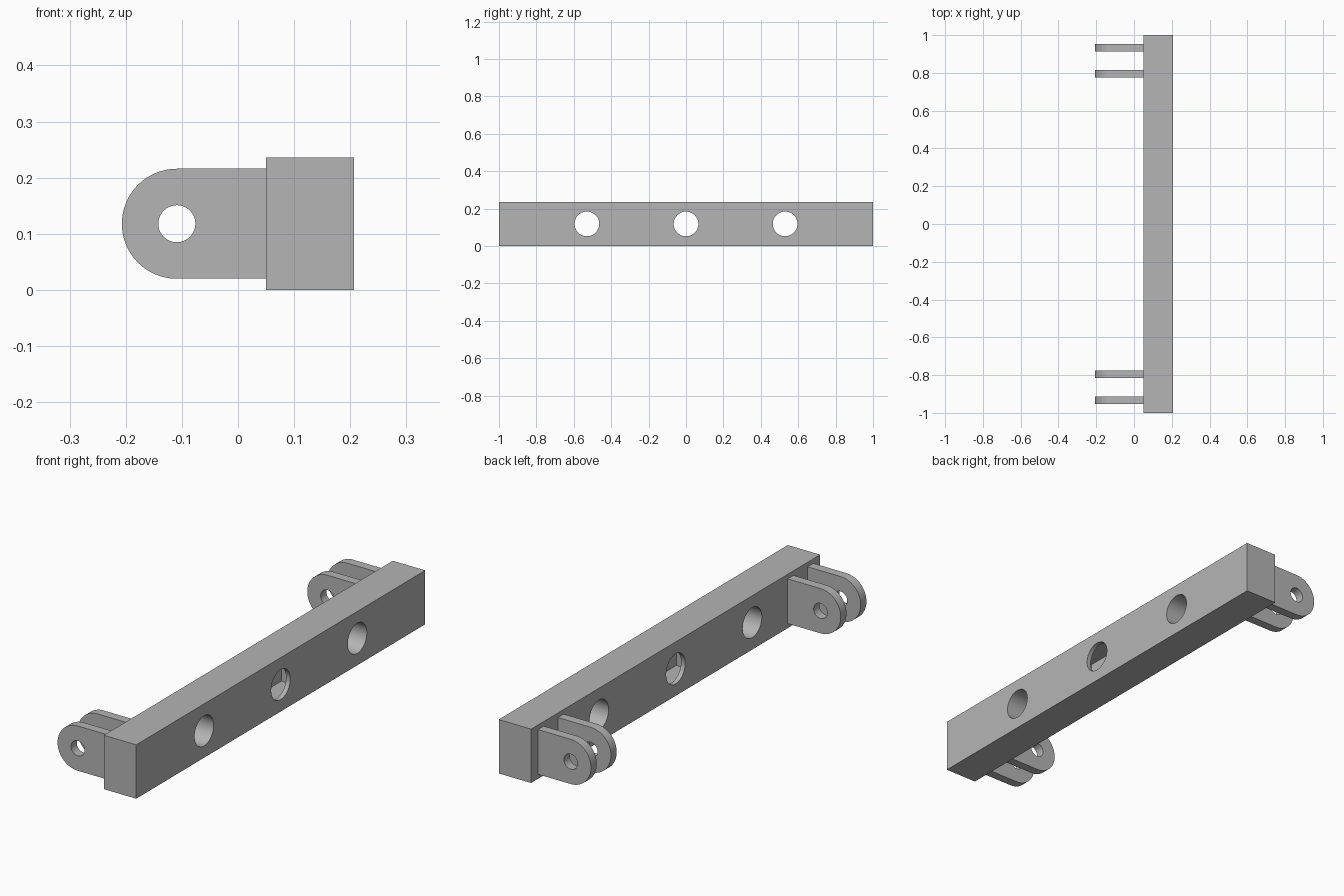
import bpy, bmesh, math
from mathutils import Matrix, Vector

default = bpy.data.objects.get("Cube")
if default:
    bpy.data.objects.remove(default, do_unlink=True)

grey = bpy.data.materials.new("plain_grey")
grey.use_nodes = True
colour = (0.46, 0.46, 0.46, 1)
grey.diffuse_color = colour
grey.node_tree.nodes["Principled BSDF"].inputs["Base Color"].default_value = colour

MID_Z = 0.118
BACK, FACE = 0.05, 0.207      # beam extent in x
WALL = 0.02


def finish(name, bm):
    bmesh.ops.recalc_face_normals(bm, faces=bm.faces)
    mesh = bpy.data.meshes.new(name)
    bm.to_mesh(mesh)
    bm.free()
    mesh.materials.append(grey)
    obj = bpy.data.objects.new(name, mesh)
    bpy.context.collection.objects.link(obj)
    return obj


def box(name, centre, size):
    bm = bmesh.new()
    bmesh.ops.create_cube(bm, size=1, matrix=Matrix.Translation(centre) @ Matrix.Diagonal((*size, 1)))
    return finish(name, bm)


def rod(name, centre, radius, length, axis):
    bm = bmesh.new()
    turn = Vector(axis).to_track_quat("Z", "Y").to_matrix().to_4x4()
    bmesh.ops.create_cone(bm, cap_ends=True, segments=64, radius1=radius, radius2=radius,
                          depth=length, matrix=Matrix.Translation(centre) @ turn)
    return finish(name, bm)


def cut(obj, cutter):
    cutter.hide_render = True
    bpy.context.view_layer.objects.active = obj
    mod = obj.modifiers.new("cut", "BOOLEAN")
    mod.operation, mod.solver, mod.object = "DIFFERENCE", "EXACT", cutter
    bpy.ops.object.modifier_apply(modifier=mod.name)
    bpy.data.objects.remove(cutter, do_unlink=True)


def smooth(obj):
    bpy.ops.object.select_all(action="DESELECT")
    obj.select_set(True)
    bpy.context.view_layer.objects.active = obj
    bpy.ops.object.shade_smooth_by_angle(angle=math.radians(30))


# Beam with a hollow middle and three cross holes
mid_x, depth = (BACK + FACE) / 2, FACE - BACK
beam = box("beam", (mid_x, 0, MID_Z), (depth, 2, 2 * MID_Z))
cut(beam, box("hollow", (mid_x, 0, MID_Z), (depth - 2 * WALL, 0.4, 2 * (MID_Z - WALL))))
for y in (-0.53, 0, 0.53):
    cut(beam, rod("bore", (mid_x, y, MID_Z), 0.066, 0.4, (1, 0, 0)))
smooth(beam)


# Round-ended hinge lug with a pin hole
def lug(name, y, thickness=0.04, radius=0.098, pivot=-0.109):
    bm = bmesh.new()
    y0 = y - thickness / 2
    profile = [(BACK, MID_Z - radius), (BACK, MID_Z + radius)]
    for i in range(33):
        a = math.pi * (0.5 + i / 32)
        profile.append((pivot + radius * math.cos(a), MID_Z + radius * math.sin(a)))
    face = bm.faces.new([bm.verts.new((x, y0, z)) for x, z in profile])
    new = bmesh.ops.extrude_face_region(bm, geom=[face])["geom"]
    bmesh.ops.translate(bm, vec=(0, thickness, 0),
                        verts=[v for v in new if isinstance(v, bmesh.types.BMVert)])
    obj = finish(name, bm)
    cut(obj, rod("pin_hole", (pivot, y, MID_Z), 0.033, 0.2, (0, 1, 0)))
    smooth(obj)


for side, label in ((-1, "front"), (1, "back")):
    lug(label + "_outer_lug", side * 0.933)
    lug(label + "_inner_lug", side * 0.795)
